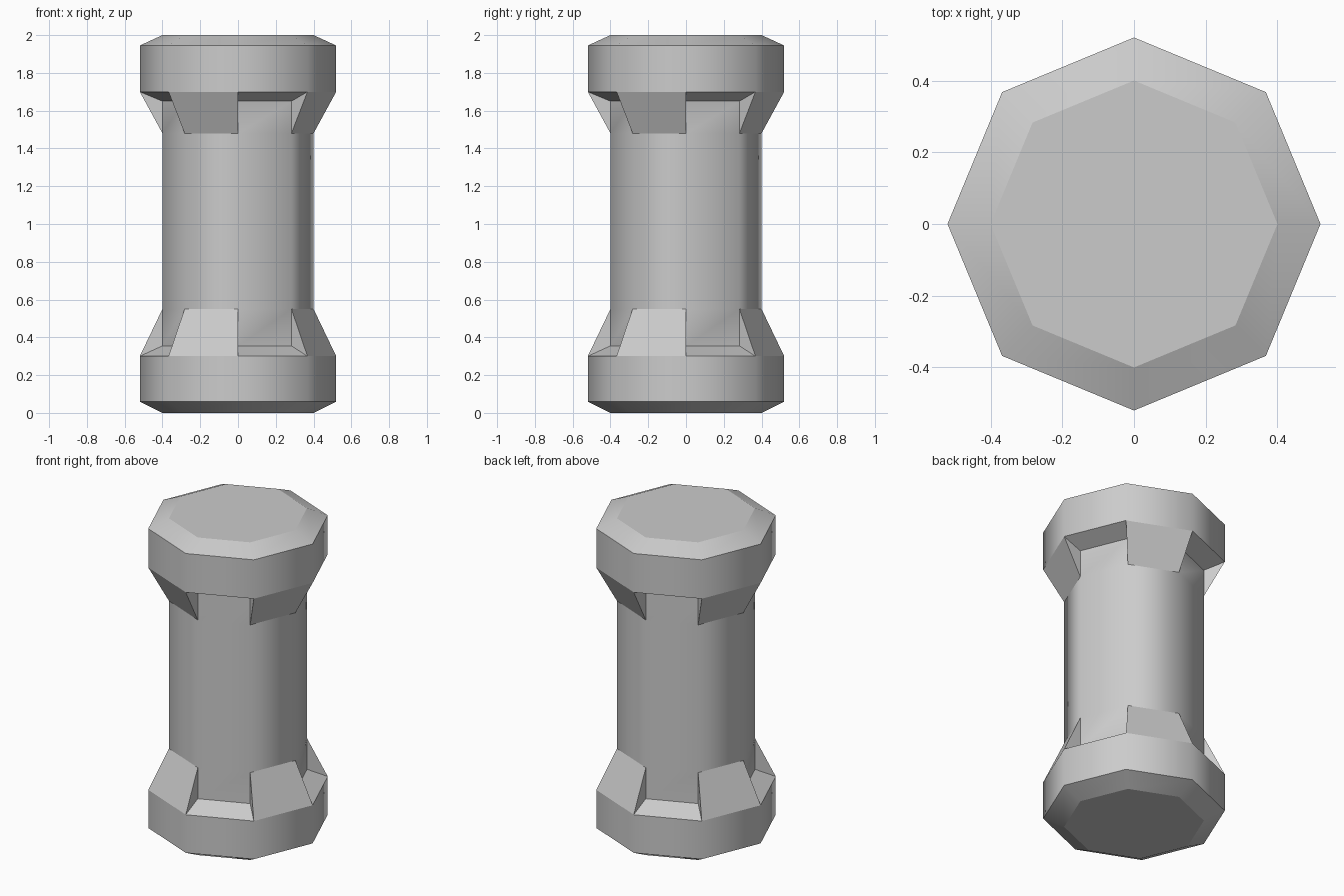
import bpy, bmesh, math

if "Cube" in bpy.data.objects:
    bpy.data.objects.remove(bpy.data.objects["Cube"])

SIDES = 8
R_OUT, R_IN = 0.52, 0.40

# Radius/height profiles for the two alternating kinds of side
LOW = [(R_IN, 0.0), (R_OUT, 0.06), (R_OUT, 0.30)]
HIGH = [(R_OUT, 1.70), (R_OUT, 1.945), (R_IN, 2.0)]
RIB = LOW + [(R_IN, 0.55), (R_IN, 1.48)] + HIGH
RECESS = LOW + [(R_IN, 0.355), (R_IN, 0.55), (R_IN, 1.48), (R_IN, 1.65)] + HIGH
# Side walls of the ribs
WALLS = [[(R_OUT, 0.30), (R_IN, 0.355), (R_IN, 0.55)],
         [(R_OUT, 1.70), (R_IN, 1.65), (R_IN, 1.48)]]

bm = bmesh.new()


def point(p, k):
    a = 2 * math.pi * k / SIDES
    return bm.verts.new((p[0] * math.cos(a), p[0] * math.sin(a), p[1]))


for k in range(SIDES):
    profile = RIB if k % 2 else RECESS
    for p, q in zip(profile, profile[1:]):
        bm.faces.new([point(p, k), point(p, k + 1), point(q, k + 1), point(q, k)])
    for wall in WALLS:
        bm.faces.new([point(p, k) for p in wall])

# End caps
for p in (LOW[0], HIGH[-1]):
    bm.faces.new([point(p, k) for k in range(SIDES)])

bmesh.ops.remove_doubles(bm, verts=bm.verts, dist=1e-4)
bmesh.ops.recalc_face_normals(bm, faces=bm.faces)
bm.normal_update()

# Smooth around the column and collars, sharp everywhere else
for f in bm.faces:
    f.smooth = True
for e in bm.edges:
    fs = e.link_faces
    e.smooth = (len(fs) == 2 and all(len(f.verts) == 4 for f in fs)
                and abs(fs[0].normal.z - fs[1].normal.z) < 0.01)

mesh = bpy.data.meshes.new("pillar")
bm.to_mesh(mesh)
bm.free()
bpy.context.collection.objects.link(bpy.data.objects.new("pillar", mesh))
